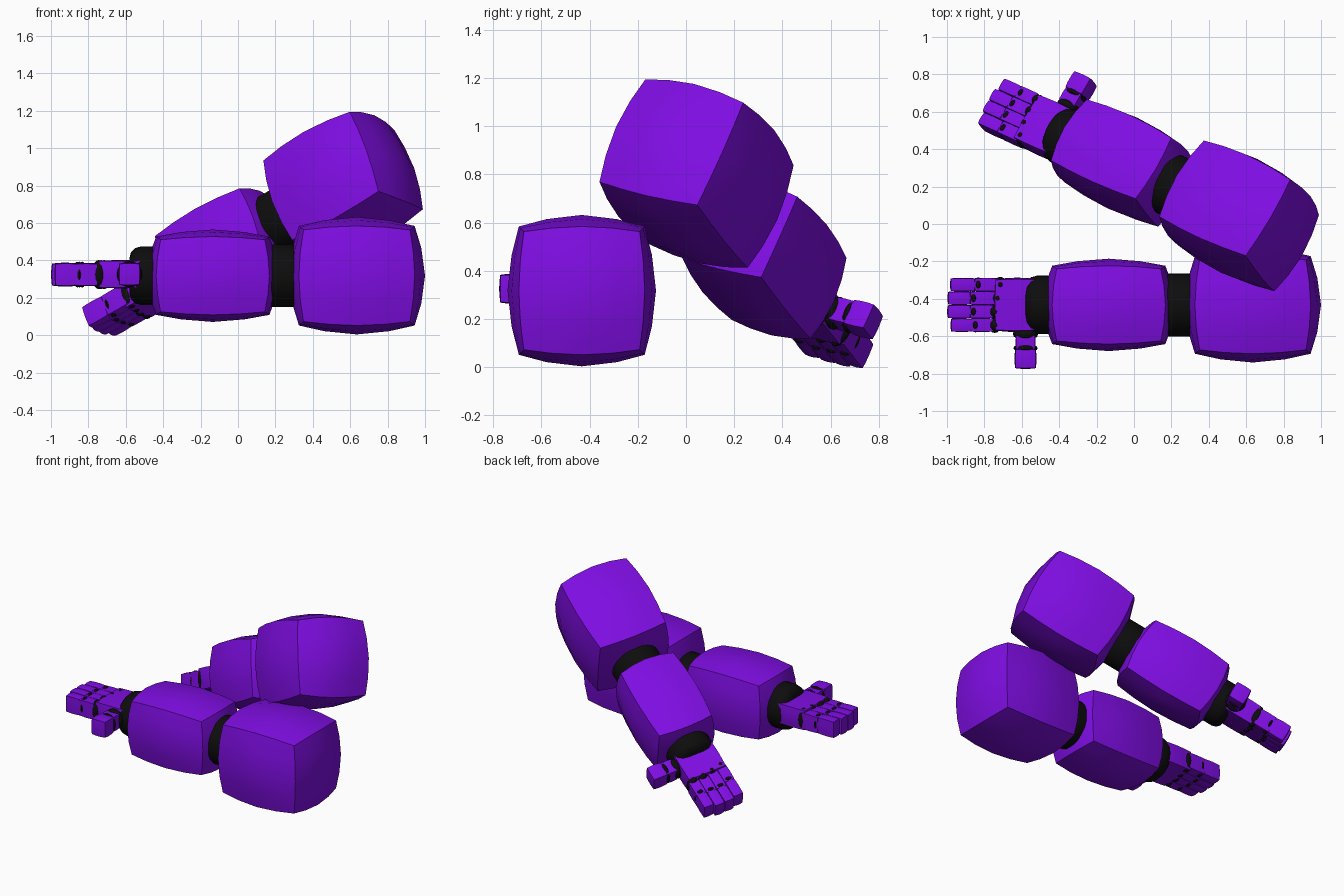
import bpy, bmesh, math
from mathutils import Matrix, Vector

if "Cube" in bpy.data.objects:
    bpy.data.objects.remove(bpy.data.objects["Cube"])


def material(name, rgb):
    m = bpy.data.materials.new(name)
    m.diffuse_color = (*rgb, 1)
    m.use_nodes = True
    m.node_tree.nodes["Principled BSDF"].inputs["Base Color"].default_value = m.diffuse_color
    return m


PURPLE = material("purple_shell", (0.21, 0.004, 0.76))
BLACK = material("black_joint", (0.004, 0.004, 0.004))


def finish(bm, name, mat, frame, center):
    bmesh.ops.recalc_face_normals(bm, faces=bm.faces[:])
    me = bpy.data.meshes.new(name)
    bm.to_mesh(me)
    bm.free()
    me.materials.append(mat)
    me.shade_smooth()
    me.set_sharp_from_angle(angle=math.radians(30))
    ob = bpy.data.objects.new(name, me)
    ob.matrix_world = frame @ Matrix.Translation(center)
    bpy.context.collection.objects.link(ob)


# Box with bulging faces: a gridded cube partly pushed onto a sphere
def puffy_box(name, frame, center, half, puff, cuts=3):
    bm = bmesh.new()
    bmesh.ops.create_cube(bm, size=2)
    bmesh.ops.subdivide_edges(bm, edges=bm.edges[:], cuts=cuts, use_grid_fill=True)
    for v in bm.verts:
        p = v.co.lerp(v.co.normalized(), puff)
        v.co = Vector(p[i] * half[i] for i in range(3))
    finish(bm, name, PURPLE, frame, center)


# Round joint disc along x with bevelled rims
def joint_disc(name, frame, center, radius, half_len, bevel):
    bm = bmesh.new()
    bmesh.ops.create_cone(bm, cap_ends=True, segments=24, radius1=radius,
                          radius2=radius, depth=half_len * 2,
                          matrix=Matrix.Rotation(math.pi / 2, 4, 'Y'))
    rims = [e for e in bm.edges if any(len(f.verts) > 4 for f in e.link_faces)]
    bmesh.ops.bevel(bm, geom=rims, offset=bevel, segments=3, profile=0.5, affect='EDGES')
    finish(bm, name, BLACK, frame, center)


# Small ellipsoid knuckle
def knuckle(name, frame, center, half):
    bm = bmesh.new()
    bmesh.ops.create_uvsphere(bm, u_segments=16, v_segments=10, radius=1)
    bmesh.ops.scale(bm, vec=half, verts=bm.verts[:])
    finish(bm, name, BLACK, frame, center)


# One straight arm along x; s is the side the thumb points to on y
def arm(side, frame, s):
    # large limb segments and joints
    puffy_box(side + "_upper_arm", frame, (0.635, 0, 0), (0.365, 0.308, 0.314), 0.52)
    puffy_box(side + "_forearm", frame, (-0.135, 0, 0), (0.357, 0.247, 0.247), 0.52)
    joint_disc(side + "_elbow", frame, (0.24, 0, 0), 0.168, 0.10, 0.035)
    joint_disc(side + "_wrist", frame, (-0.49, 0, 0), 0.156, 0.09, 0.06)
    # palm
    puffy_box(side + "_palm", frame, (-0.625, 0, 0.008), (0.125, 0.146, 0.076), 0.2)
    # four fingers, from the thumb side outward
    for i, (base, mid, tip) in enumerate([(-0.76, -0.86, -0.982), (-0.76, -0.87, -1.0),
                                          (-0.745, -0.87, -0.998), (-0.73, -0.845, -0.985)]):
        y = s * (0.108 - 0.072 * i)
        n = f"{side}_finger_{i + 1}"
        puffy_box(n + "_middle", frame, ((base + mid) / 2, y, 0.006),
                  ((base - mid) / 2 + 0.01, 0.037, 0.062), 0.2, 1)
        puffy_box(n + "_tip", frame, ((mid + tip) / 2, y, 0.006),
                  ((mid - tip) / 2, 0.037, 0.064), 0.28)
        knuckle(n + "_base_joint", frame, (base + 0.015, y, 0.006), (0.036, 0.042, 0.078))
        knuckle(n + "_mid_joint", frame, (mid + 0.012, y, 0.006), (0.026, 0.039, 0.069))
    # thumb
    knuckle(side + "_thumb_base_joint", frame, (-0.58, s * 0.155, 0.008), (0.068, 0.036, 0.07))
    puffy_box(side + "_thumb_middle", frame, (-0.58, s * 0.2, 0.008), (0.054, 0.04, 0.056), 0.2, 1)
    knuckle(side + "_thumb_mid_joint", frame, (-0.58, s * 0.231, 0.008), (0.065, 0.024, 0.067))
    puffy_box(side + "_thumb_tip", frame, (-0.58, s * 0.288, 0.008), (0.06, 0.055, 0.063), 0.3)


# Front arm lies level along x
arm("front", Matrix.Translation((0, -0.4325, 0.318)), -1)

# Back arm is the mirrored arm, tilted and turned
d = Vector((0.811, -0.367, 0.457)).normalized()
v = Vector((0.497, 0.847, -0.2))
v = (v - d * v.dot(d)).normalized()
u = d.cross(v)
rot = Matrix((d, v, u)).transposed().to_4x4()
arm("back", Matrix.Translation((-0.062, 0.326, 0.452)) @ rot @ Matrix.Translation((0.135, 0, 0)), 1)
